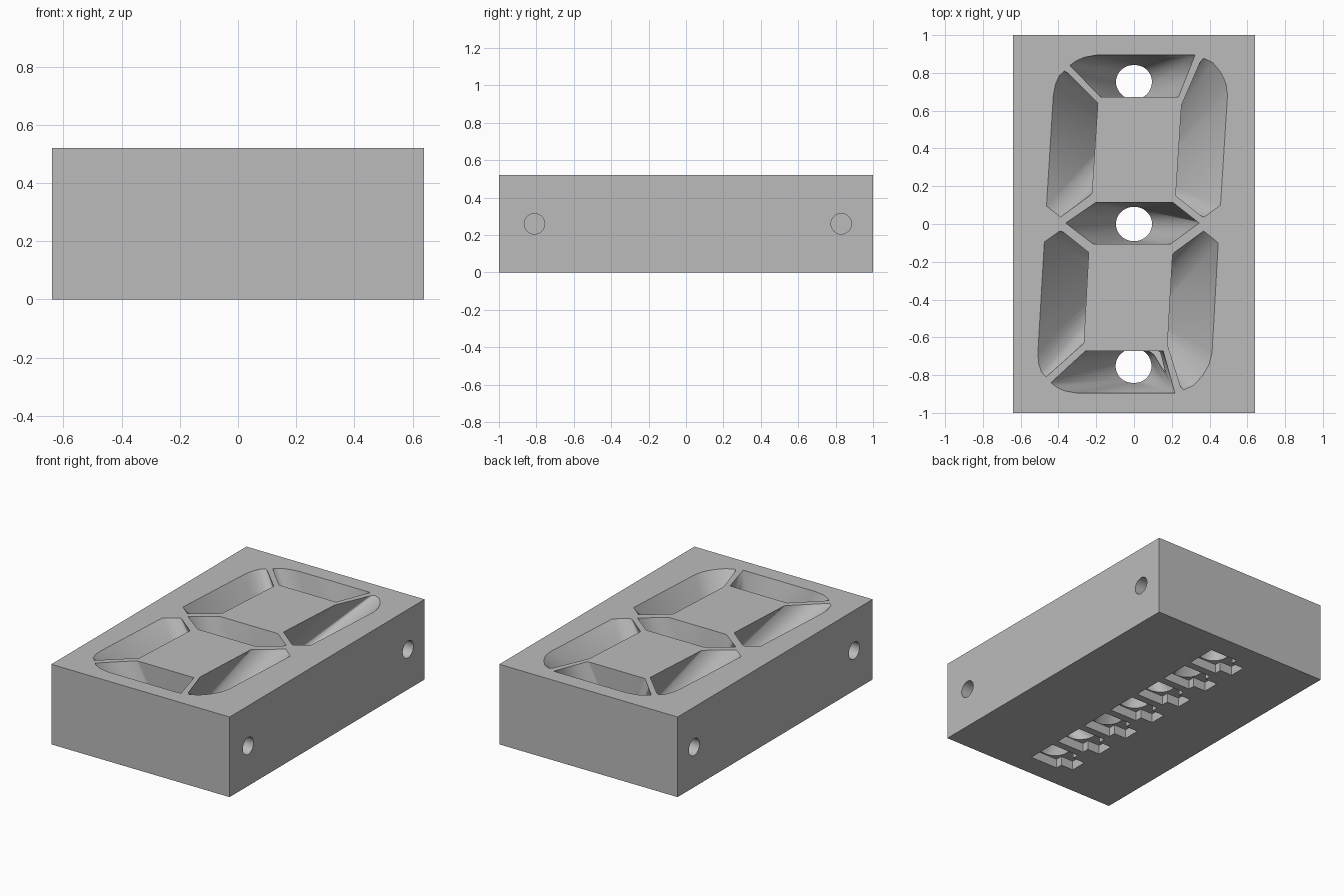
import bpy, bmesh, math
from mathutils import Matrix

if "Cube" in bpy.data.objects:
    bpy.data.objects.remove(bpy.data.objects["Cube"])

WIDTH, LENGTH, HEIGHT = 1.28, 2.0, 0.52
POCKET = 0.06      # depth of the lamp pockets underneath
HOLE_R = 0.09
SLANT = 0.06       # lean of the digit

grey = bpy.data.materials.new("plain grey")
grey.use_nodes = True
colour = (0.5, 0.5, 0.5, 1)
grey.diffuse_color = colour
grey.node_tree.nodes["Principled BSDF"].inputs["Base Color"].default_value = colour


def make_object(name, bm):
    bmesh.ops.recalc_face_normals(bm, faces=bm.faces)
    mesh = bpy.data.meshes.new(name)
    bm.to_mesh(mesh)
    bm.free()
    mesh.materials.append(grey)
    obj = bpy.data.objects.new(name, mesh)
    bpy.context.collection.objects.link(obj)
    return obj


def add_box(bm, x0, x1, y0, y1, z0, z1):
    mat = Matrix.Translation(((x0 + x1) / 2, (y0 + y1) / 2, (z0 + z1) / 2))
    mat = mat @ Matrix.Diagonal((x1 - x0, y1 - y0, z1 - z0, 1))
    bmesh.ops.create_cube(bm, size=1, matrix=mat)


def cut(target, name, bm):
    cutter = make_object(name, bm)
    cutter.hide_render = True
    mod = target.modifiers.new(name, "BOOLEAN")
    mod.operation, mod.solver, mod.object = "DIFFERENCE", "EXACT", cutter
    bpy.context.view_layer.objects.active = target
    bpy.ops.object.modifier_apply(modifier=mod.name)
    bpy.data.objects.remove(cutter)


def funnel(outline, flip, hole_y):
    """Light well: hull between a segment outline and a round hole."""
    bm = bmesh.new()
    for x, y in outline:
        y *= flip
        for z in (HEIGHT, HEIGHT + 0.02):
            bm.verts.new((x + SLANT * y, y, z))
    for i in range(40):
        a = math.tau * i / 40
        for z in (POCKET - 0.01, POCKET + 0.01):
            bm.verts.new((HOLE_R * math.cos(a), hole_y + HOLE_R * math.sin(a), z))
    result = bmesh.ops.convex_hull(bm, input=bm.verts[:])
    spare = {v for v in result["geom_interior"] + result["geom_unused"]
             if isinstance(v, bmesh.types.BMVert)}
    bmesh.ops.delete(bm, geom=list(spare), context="VERTS")
    return bm


# Upright segment outlines for the upper half
end_bar = [(-.39, .84), (-.36, .862), (-.32, .882), (-.25, .895),
           (.27, .895), (.195, .672), (-.217, .672)]
left_bar = [(-.417, .81), (-.443, .785), (-.46, .74), (-.468, .683),
            (-.469, .095), (-.391, .037), (-.246, .148), (-.243, .645)]
right_bar = [(.315, .878), (.365, .855), (.41, .805), (.442, .745), (.454, .683),
             (.452, .1), (.371, .037), (.226, .148), (.228, .645)]
middle_bar = [(-.362, .005), (-.21, .114), (.2, .114),
              (.345, .005), (.2, -.106), (-.21, -.106)]

# Solid body
bm = bmesh.new()
add_box(bm, -WIDTH / 2, WIDTH / 2, -LENGTH / 2, LENGTH / 2, 0, HEIGHT)
body = make_object("display_block", bm)

# Seven light wells leading to a row of holes
wells = [(end_bar, 1, .75), (left_bar, 1, .5), (right_bar, 1, .25),
         (middle_bar, 1, 0), (left_bar, -1, -.25), (right_bar, -1, -.5),
         (end_bar, -1, -.75)]
for outline, flip, hole_y in wells:
    cut(body, "light_well", funnel(outline, flip, hole_y))

# Stepped lamp pockets underneath
for i in range(-3, 4):
    y = i * .25
    for x0, x1, half in ((-.1, .1, .1), (-.19, -.05, .055)):
        bm = bmesh.new()
        add_box(bm, x0, x1, y - half, y + half, -.05, POCKET)
        cut(body, "lamp_pocket", bm)

# Round fixing holes in both long sides
for side in (-1, 1):
    for y in (-.81, .83):
        bm = bmesh.new()
        mat = Matrix.Translation((side * WIDTH / 2, y, HEIGHT / 2))
        mat = mat @ Matrix.Rotation(math.pi / 2, 4, "Y")
        bmesh.ops.create_cone(bm, cap_ends=True, segments=32, radius1=.055,
                              radius2=.055, depth=.36, matrix=mat)
        cut(body, "fixing_hole", bm)

# Smooth the curved walls, keep edges crisp
bpy.ops.object.select_all(action="DESELECT")
body.select_set(True)
bpy.context.view_layer.objects.active = body
bpy.ops.object.shade_smooth_by_angle(angle=math.radians(20))
